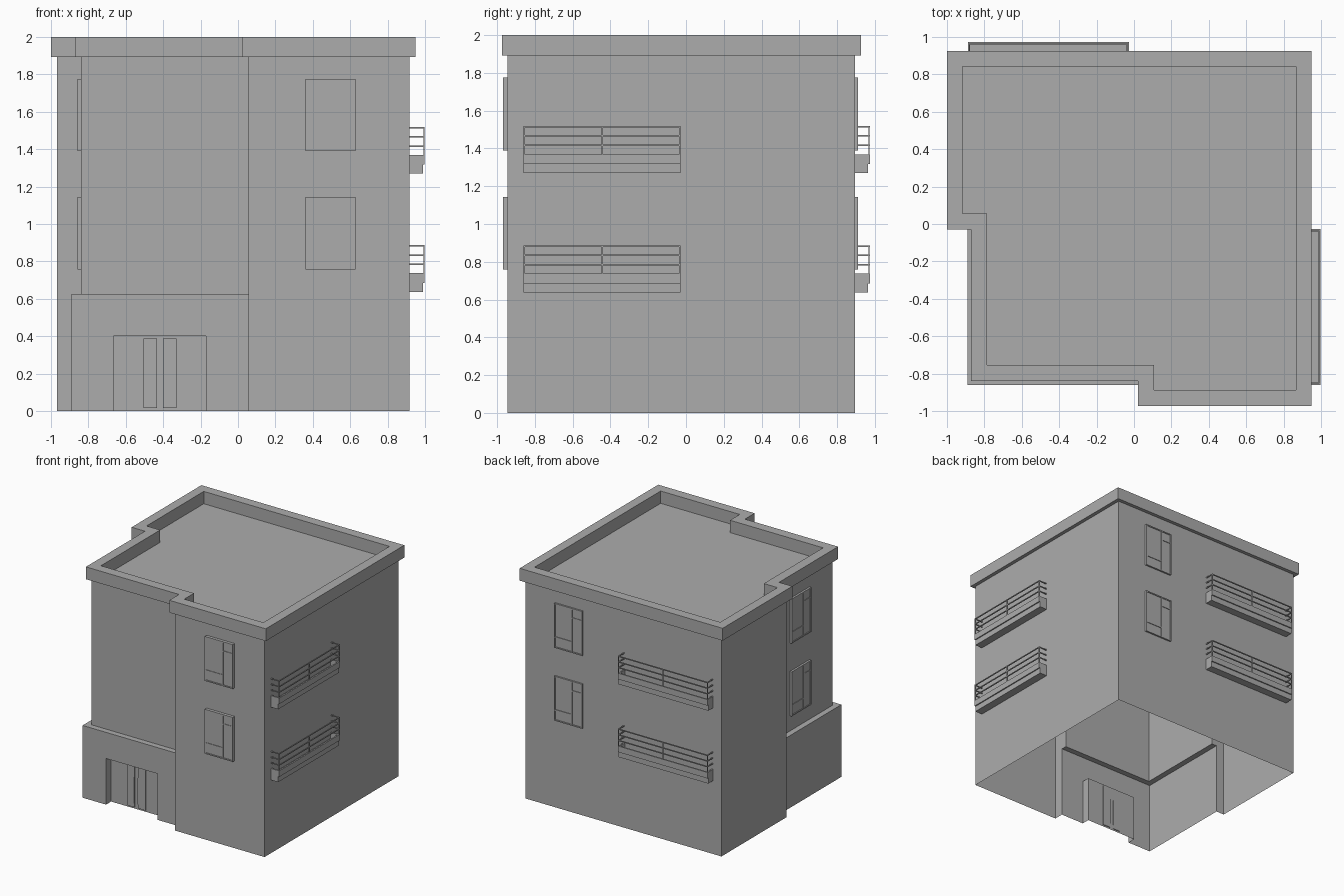
import bpy, bmesh
from math import radians
from mathutils import Matrix, Vector

cube = bpy.data.objects.get("Cube")
if cube:
    bpy.data.objects.remove(cube, do_unlink=True)

plaster = bpy.data.materials.new("plain_mid_grey")
plaster.use_nodes = True
GREY = (0.415, 0.415, 0.415, 1)
plaster.diffuse_color = GREY
plaster.node_tree.nodes["Principled BSDF"].inputs["Base Color"].default_value = GREY

WALL_TOP, ROOF_TOP, LEDGE, DOOR_TOP = 1.893, 2.0, 0.627, 0.4


def finish(name, bm):
    mesh = bpy.data.meshes.new(name)
    bm.to_mesh(mesh)
    bm.free()
    mesh.materials.append(plaster)
    obj = bpy.data.objects.new(name, mesh)
    bpy.context.collection.objects.link(obj)


def face(bm, pts):
    bm.faces.new([bm.verts.new(p) for p in pts])


def flat(bm, outline, z):
    face(bm, [(x, y, z) for x, y in outline])


def walls(bm, outline, z0, z1):
    """Vertical faces along a closed outline, facing out when counter-clockwise."""
    for (ax, ay), (bx, by) in zip(outline, outline[1:] + outline[:1]):
        face(bm, [(ax, ay, z0), (bx, by, z0), (bx, by, z1), (ax, ay, z1)])


def ring(bm, outer, inner, z, up):
    """Flat band between two matching outlines."""
    n = len(outer)
    for i in range(n):
        j = (i + 1) % n
        quad = [outer[i], outer[j], inner[j], inner[i]]
        flat(bm, quad if up else quad[::-1], z)


def plan(left, notch_left, step, right, front, notch_front, notch_back, back):
    """L-shaped floor outline with two notched corners, counter-clockwise."""
    return [(left, back), (left, notch_back), (notch_left, notch_back),
            (notch_left, notch_front), (step, notch_front), (step, front),
            (right, front), (right, back)]


def box(bm, lo, hi):
    """Axis-aligned box added to a bmesh."""
    lo, hi = Vector(lo), Vector(hi)
    m = Matrix.Translation((lo + hi) / 2) @ Matrix.Diagonal((*(hi - lo), 1))
    bmesh.ops.create_cube(bm, size=1, matrix=m)


def on_wall(bm, turn, offset):
    """Turn a part made against the plane y=0 (facing -y) onto a facade."""
    m = Matrix.Rotation(radians(turn), 4, 'Z') @ Matrix.Translation((0, -offset, 0))
    bmesh.ops.transform(bm, matrix=m, verts=bm.verts)


# Building shell: upper storeys over a wider entrance podium, open underneath
upper = plan(-0.967, -0.84, 0.055, 0.916, -0.944, -0.81, 0.0, 0.895)
lower = plan(-0.967, -0.89, 0.055, 0.916, -0.944, -0.86, 0.0, 0.895)
DOOR_L, DOOR_R, DOOR_BACK = -0.665, -0.17, -0.79
recess = [(DOOR_L, -0.86), (DOOR_L, DOOR_BACK), (DOOR_R, DOOR_BACK), (DOOR_R, -0.86)]

bm = bmesh.new()
walls(bm, upper, LEDGE, WALL_TOP)
walls(bm, lower, DOOR_TOP, LEDGE)
walls(bm, lower[:4] + recess + lower[4:], 0, DOOR_TOP)
flat(bm, recess, DOOR_TOP)
flat(bm, lower[2:5] + upper[2:5][::-1], LEDGE)
bmesh.ops.remove_doubles(bm, verts=bm.verts, dist=0.0005)
bmesh.ops.dissolve_limit(bm, angle_limit=radians(1), verts=bm.verts, edges=bm.edges)
finish("building_walls", bm)

# Overhanging parapet and sunken roof
outer = plan(-1.0, -0.872, 0.022, 0.948, -0.973, -0.84, -0.03, 0.926)
inner = plan(-0.918, -0.787, 0.106, 0.865, -0.888, -0.755, 0.057, 0.842)
bm = bmesh.new()
walls(bm, outer, WALL_TOP, ROOF_TOP)
walls(bm, inner[::-1], WALL_TOP, ROOF_TOP)
ring(bm, outer, inner, ROOF_TOP, True)
ring(bm, outer, inner, WALL_TOP, False)
bmesh.ops.remove_doubles(bm, verts=bm.verts, dist=0.0005)
finish("roof_parapet", bm)

bm = bmesh.new()
flat(bm, inner, WALL_TOP)
finish("roof_deck", bm)

# Entrance doors: two thin leaves with long handles, seen from both sides
for side, sign in (("left", 1), ("right", -1)):
    mid = -0.418
    bm = bmesh.new()
    xs = sorted((mid + sign * 0.016, mid + sign * 0.088))
    box(bm, (xs[0], DOOR_BACK - 0.01, 0.015), (xs[1], DOOR_BACK + 0.006, 0.388))
    finish(side + "_door_leaf", bm)
    bm = bmesh.new()
    x = mid + sign * 0.018
    box(bm, (x - 0.002, DOOR_BACK - 0.016, 0.05), (x + 0.002, DOOR_BACK + 0.01, 0.28))
    finish(side + "_door_handle", bm)


def window(name, turn, offset, u0, z0, depth):
    """Framed window: wide pane with low rail, narrow pane with high rail."""
    w, h, t = 0.268, 0.386, 0.01
    u1, z1, um = u0 + w, z0 + h, u0 + w * 0.63
    bars = [(u0, z0, u0 + t, z1), (u1 - t, z0, u1, z1),
            (u0 + t, z0, u1 - t, z0 + t), (u0 + t, z1 - t, u1 - t, z1),
            (um - t / 2, z0 + t, um + t / 2, z1 - t)]
    rails = [(u0 + t, um - t / 2, z0 + h * 0.24), (um + t / 2, u1 - t, z0 + h * 0.78)]
    bm = bmesh.new()
    for a, b, c, d in bars:
        box(bm, (a, -depth, b), (c, 0, d))
    for a, c, z in rails:
        box(bm, (a, -depth * 0.95, z - t / 2), (c, 0, z + t / 2))
    on_wall(bm, turn, offset)
    finish(name + "_frame", bm)
    bm = bmesh.new()
    box(bm, (u0 + t, 0.006 - depth, z0 + t), (u1 - t, 0, z1 - t))
    on_wall(bm, turn, offset)
    finish(name + "_glass", bm)


def balcony(name, turn, offset, u0, u1, z0):
    """Shallow trough with three rails that return to the wall."""
    d, t, r = 0.08, 0.012, 0.008
    floor, rim, top = z0 + 0.048, z0 + 0.1, z0 + 0.25
    bm = bmesh.new()
    box(bm, (u0, -d + 0.01, z0), (u1, 0, floor))
    box(bm, (u0, -d, floor), (u1, -d + t, rim))
    for a in (u0, u1 - t):
        box(bm, (a, -d + t, floor), (a + t, 0, rim))
    on_wall(bm, turn, offset)
    finish(name + "_base", bm)

    bm = bmesh.new()
    for k in range(3):
        z = top - k * 0.049
        box(bm, (u0, -d, z - r), (u1, -d + r, z))
        for a in (u0, u1 - r):
            box(bm, (a, -d + r, z - r), (a + r, 0, z))
    for a in (u0, (u0 + u1 - r) / 2, u1 - r):
        box(bm, (a, -d + 0.001, rim), (a + r, -d + r - 0.001, top - 0.001))
    on_wall(bm, turn, offset)
    finish(name + "_railing", bm)


# Windows and balconies repeat on both upper storeys
for storey, lift in (("lower", 0.0), ("upper", 0.632)):
    window(storey + "_front_window", 0, 0.944, 0.36, 0.758 + lift, 0.026)
    window(storey + "_back_window", 180, 0.895, -0.63, 0.758 + lift, 0.015)
    window(storey + "_side_window", 270, 0.84, 0.225, 0.758 + lift, 0.018)
    balcony(storey + "_side_balcony", 90, 0.918, -0.86, -0.028, 0.637 + lift)
    balcony(storey + "_back_balcony", 180, 0.893, 0.027, 0.888, 0.637 + lift)
